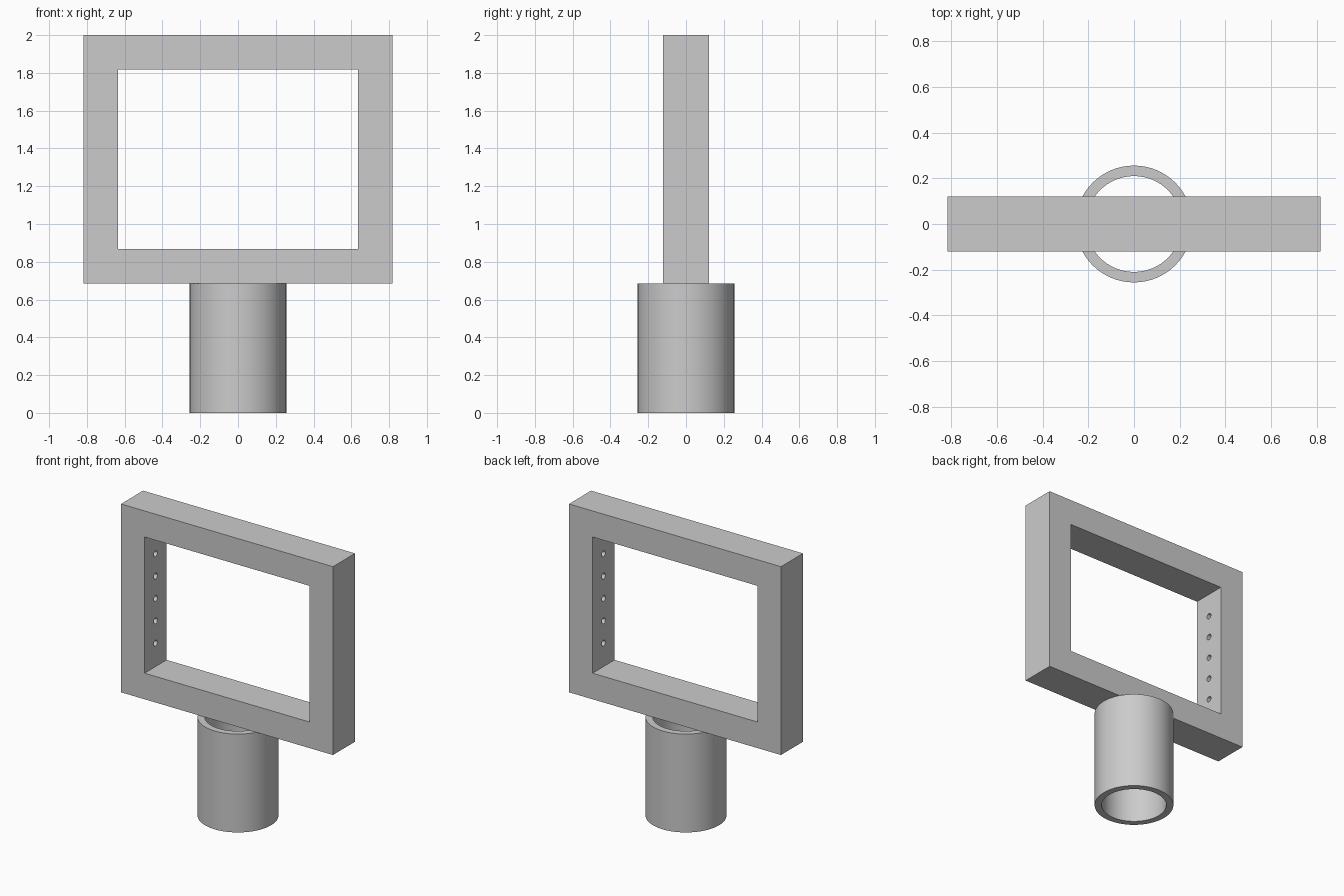
import bpy
import math

cube = bpy.data.objects.get("Cube")
if cube:
    bpy.data.objects.remove(cube, do_unlink=True)

# Main dimensions
HALF_W, HALF_D = 0.818, 0.1215
BASE, TOP, BAR = 0.686, 2.0, 0.182
TUBE_R, BORE_R = 0.256, 0.21
HOLE_R, HOLE_DEPTH, HOLE_STEP = 0.02, 0.1, 0.156
MID = (BASE + TOP) / 2

grey = bpy.data.materials.new("plain grey")
grey.use_nodes = True
grey.diffuse_color = (0.6, 0.6, 0.6, 1)
shader = next(n for n in grey.node_tree.nodes if n.type == "BSDF_PRINCIPLED")
shader.inputs["Base Color"].default_value = grey.diffuse_color


def finish(name):
    obj = bpy.context.object
    obj.name = name
    obj.data.materials.append(grey)
    return obj


def box(name, size, z):
    bpy.ops.mesh.primitive_cube_add(size=1, location=(0, 0, z))
    obj = finish(name)
    obj.scale = size
    bpy.ops.object.transform_apply(location=False, rotation=False, scale=True)
    return obj


def cylinder(name, radius, depth, location, sides, rotation=(0, 0, 0)):
    bpy.ops.mesh.primitive_cylinder_add(vertices=sides, radius=radius, depth=depth,
                                        location=location, rotation=rotation)
    return finish(name)


def cut(target, cutter):
    cutter.hide_render = True
    mod = target.modifiers.new("cut", "BOOLEAN")
    mod.operation = "DIFFERENCE"
    mod.solver = "EXACT"
    mod.object = cutter
    bpy.ops.object.select_all(action="DESELECT")
    bpy.context.view_layer.objects.active = target
    target.select_set(True)
    bpy.ops.object.modifier_apply(modifier=mod.name)
    bpy.data.objects.remove(cutter, do_unlink=True)


def smooth(obj):
    bpy.ops.object.select_all(action="DESELECT")
    bpy.context.view_layer.objects.active = obj
    obj.select_set(True)
    bpy.ops.object.shade_smooth_by_angle(angle=math.radians(30))


# Rectangular frame with an open window
frame = box("frame", (2 * HALF_W, 2 * HALF_D, TOP - BASE), MID)
inner_w = HALF_W - BAR
cut(frame, box("window_cutter", (2 * inner_w, 1, TOP - BASE - 2 * BAR), MID))

# Rows of blind holes in the inner faces of both uprights
for side in (-1, 1):
    for i in range(-2, 3):
        cut(frame, cylinder("hole_cutter", HOLE_R, 2 * HOLE_DEPTH,
                            (side * inner_w, 0, MID + i * HOLE_STEP), 24,
                            (0, math.pi / 2, 0)))
smooth(frame)

# Hollow mounting socket, closed above by the frame
socket = cylinder("socket", TUBE_R, BASE, (0, 0, BASE / 2), 64)
cut(socket, cylinder("bore_cutter", BORE_R, 2 * BASE, (0, 0, BASE / 2), 64))
smooth(socket)
